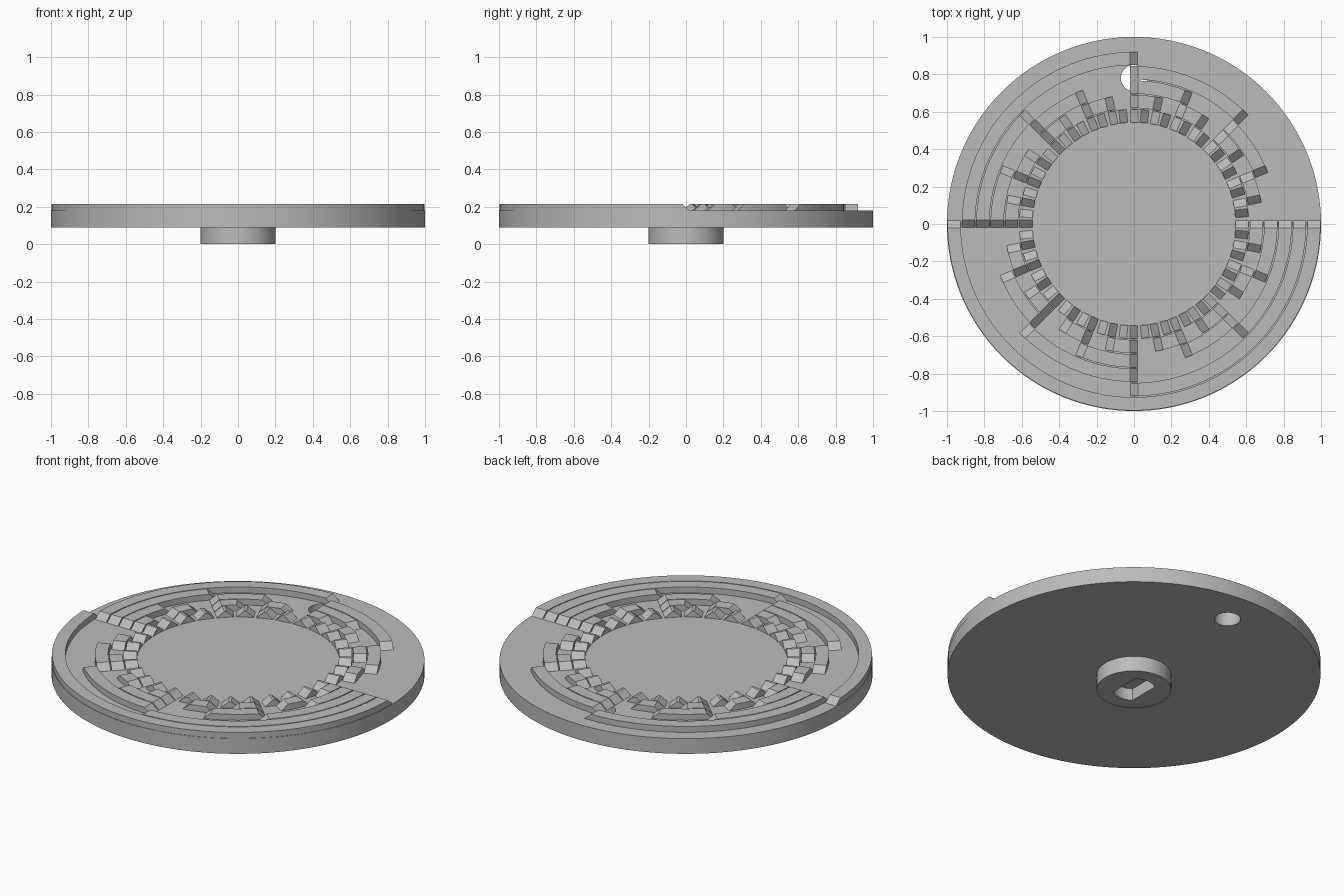
import bpy, bmesh, math
from math import sin, cos, pi

if "Cube" in bpy.data.objects:
    bpy.data.objects.remove(bpy.data.objects["Cube"])

grey = bpy.data.materials.new("plain grey")
grey.use_nodes = True
GREY = (0.5, 0.5, 0.5, 1)
grey.diffuse_color = GREY
grey.node_tree.nodes["Principled BSDF"].inputs["Base Color"].default_value = GREY

PLATE_LOW, PLATE_TOP, TRACK_TOP = 0.09, 0.18, 0.215
INNER, PITCH, GAP, TRACKS = 0.54, 0.0767, 0.006, 6
RAMP = 0.021  # half width of the sloped end of a raised track


def finish(name, bm):
    bmesh.ops.recalc_face_normals(bm, faces=bm.faces[:])
    mesh = bpy.data.meshes.new(name)
    bm.to_mesh(mesh)
    bm.free()
    mesh.materials.append(grey)
    ob = bpy.data.objects.new(name, mesh)
    bpy.context.collection.objects.link(ob)
    return ob


def prism(name, outline, low, high):
    bm = bmesh.new()
    face = bm.faces.new([bm.verts.new((x, y, low)) for x, y in outline])
    new = bmesh.ops.extrude_face_region(bm, geom=[face])["geom"]
    for v in new:
        if isinstance(v, bmesh.types.BMVert):
            v.co.z = high
    return finish(name, bm)


def circle(radius, count, cx=0, cy=0):
    return [(cx + radius * cos(2 * pi * i / count), cy + radius * sin(2 * pi * i / count))
            for i in range(count)]


def activate(ob):
    bpy.ops.object.select_all(action="DESELECT")
    ob.select_set(True)
    bpy.context.view_layer.objects.active = ob


def cut(ob, cutter):
    cutter.hide_render = True
    mod = ob.modifiers.new("cut", "BOOLEAN")
    mod.operation, mod.solver, mod.object = "DIFFERENCE", "EXACT", cutter
    activate(ob)
    bpy.ops.object.modifier_apply(modifier=mod.name)
    bpy.data.objects.remove(cutter)


def smooth(ob):
    activate(ob)
    bpy.ops.object.shade_smooth_by_angle(angle=math.radians(25))


# Round plate with a through hole
plate = prism("plate", circle(1, 128), PLATE_LOW, PLATE_TOP)
cut(plate, prism("plate_hole_cutter", circle(0.07, 32, 0, 0.78), 0, 0.3))
smooth(plate)

# Hub under the plate with a blind socket that has two flats
hub = prism("hub", circle(0.2, 64), 0, PLATE_LOW)
socket_radius, flat = 0.115, 0.068
corner = math.acos(flat / socket_radius)
steps = 12
arc = [corner + (pi - 2 * corner) * i / steps for i in range(steps + 1)]
socket = [(socket_radius * cos(a + turn), socket_radius * sin(a + turn))
          for turn in (0, pi) for a in arc]
cut(hub, prism("socket_cutter", socket, -0.1, 0.07))
smooth(hub)


# Raised code tracks: arcs with a straight ramp at each end
def raised_arc(bm, r0, r1, start, end):
    base = PLATE_TOP - 0.001

    def pair(angle, offset, z):
        return [bm.verts.new((r * cos(angle) - offset * sin(angle),
                              r * sin(angle) + offset * cos(angle), z)) for r in (r0, r1)]

    inset = RAMP / r0
    span = end - start - 2 * inset
    count = max(1, round(span / (2 * pi / 128)))
    stations = [(start, RAMP)]
    stations += [(start + inset + span * i / count, 0) for i in range(1, count)]
    stations += [(end, -RAMP)]
    tops = [pair(a, o, TRACK_TOP) for a, o in stations]
    lows = [pair(a, o, base) for a, o in stations]
    first, last = pair(start, -RAMP, base), pair(end, RAMP, base)
    for rows in ([first] + tops + [last], [first] + lows + [last]):
        for a, b in zip(rows, rows[1:]):
            bm.faces.new((a[0], a[1], b[1], b[0]))
    for side in (0, 1):
        bm.faces.new((first[side], tops[0][side], lows[0][side]))
        bm.faces.new((last[side], tops[-1][side], lows[-1][side]))
        for i in range(len(tops) - 1):
            bm.faces.new((tops[i][side], tops[i + 1][side],
                          lows[i + 1][side], lows[i][side]))


# Each track inward has twice as many raised arcs as the one outside it
for i in range(TRACKS):
    outer = 1 - GAP / 2 - i * PITCH
    inner = outer - PITCH + GAP
    arcs = 2 ** i
    width = pi / arcs
    bm = bmesh.new()
    for k in range(arcs):
        begin = (2 * k + 1) * width
        raised_arc(bm, inner, outer, begin, begin + width)
    smooth(finish("code_track_%d" % (i + 1), bm))
